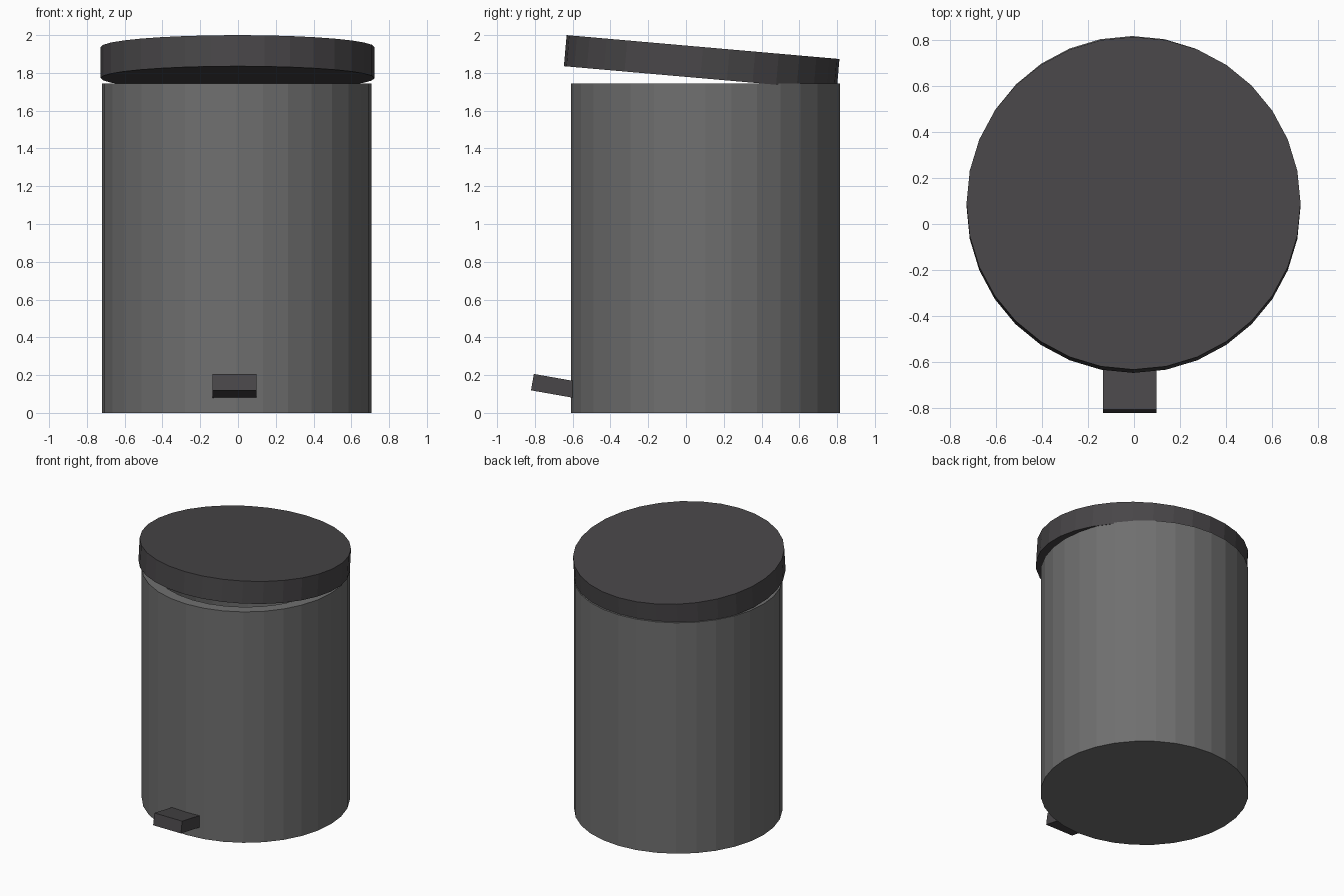
import bpy, bmesh
from math import radians
from mathutils import Matrix

if "Cube" in bpy.data.objects:
    bpy.data.objects.remove(bpy.data.objects["Cube"])

SIDES = 32


def material(name, grey):
    m = bpy.data.materials.new(name)
    m.diffuse_color = (*grey, 1)
    m.use_nodes = True
    m.node_tree.nodes["Principled BSDF"].inputs["Base Color"].default_value = m.diffuse_color
    return m


def add_object(name, bm, loc, tilt, mat):
    bmesh.ops.recalc_face_normals(bm, faces=bm.faces)
    me = bpy.data.meshes.new(name)
    bm.to_mesh(me)
    bm.free()
    me.materials.append(mat)
    ob = bpy.data.objects.new(name, me)
    ob.location = loc
    ob.rotation_euler.x = radians(tilt)
    bpy.context.collection.objects.link(ob)
    return ob


def cylinder(radius, height):
    bm = bmesh.new()
    bmesh.ops.create_cone(bm, cap_ends=True, segments=SIDES, radius1=radius,
                          radius2=radius, depth=height)
    return bm


body_grey = material("body_grey", (0.16, 0.16, 0.16))
dark_grey = material("dark_grey", (0.065, 0.061, 0.065))

# Bin body: cylinder with a flat rim and a hollow inside
height, wall = 1.745, 0.08
bm = cylinder(0.713, height)
bm.faces.ensure_lookup_table()
top = max(bm.faces, key=lambda f: f.calc_center_median().z)
bmesh.ops.inset_region(bm, faces=[top], thickness=wall)
inner = bmesh.ops.extrude_face_region(bm, geom=[top])
bmesh.ops.translate(bm, vec=(0, 0, wall - height),
                    verts=[v for v in inner["geom"] if isinstance(v, bmesh.types.BMVert)])
if top.is_valid:
    bmesh.ops.delete(bm, geom=[top], context='FACES_ONLY')
add_object("bin_body", bm, (-0.007, 0.103, height / 2), 0, body_grey)

# Lid: thick disc hinged at the back, slightly open at the front
add_object("lid", cylinder(0.725, 0.165), (-0.002, 0.083, 1.8545), -5, dark_grey)

# Foot pedal: block angled up out of the front wall
bm = bmesh.new()
bmesh.ops.create_cube(bm, size=1, matrix=Matrix.Diagonal((0.232, 0.25, 0.088, 1)))
add_object("foot_pedal", bm, (-0.019, -0.69, 0.141), -10, dark_grey)
